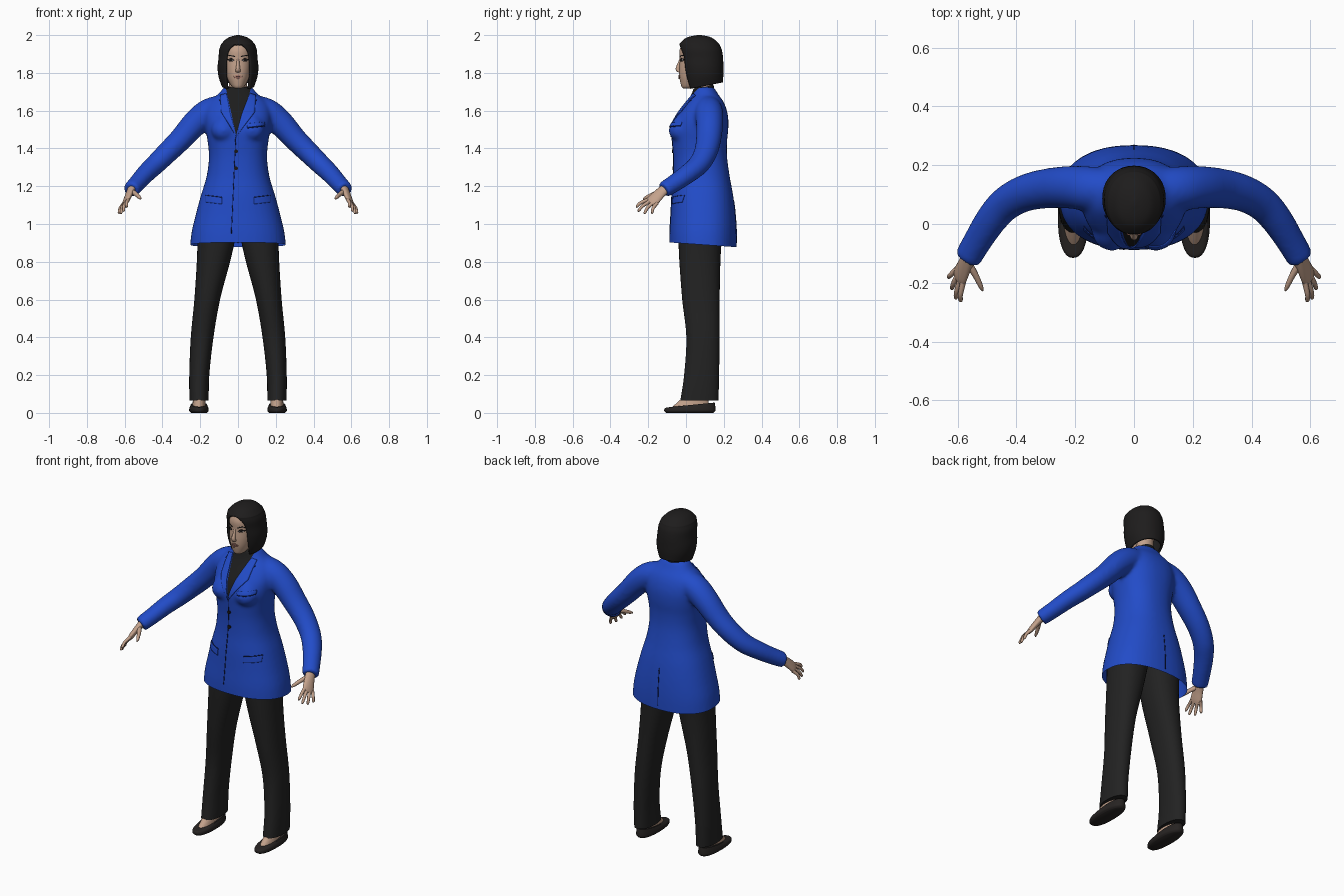
import bpy, bmesh, math
from mathutils import Vector
from mathutils.bvhtree import BVHTree

cube = bpy.data.objects.get("Cube")
if cube:
    bpy.data.objects.remove(cube, do_unlink=True)


def material(name, r, g, b):
    m = bpy.data.materials.new(name)
    m.use_nodes = True
    m.diffuse_color = (r, g, b, 1)
    node = next(n for n in m.node_tree.nodes if n.type == 'BSDF_PRINCIPLED')
    node.inputs["Base Color"].default_value = (r, g, b, 1)
    return m


BLUE = material("jacket blue", .016, .072, .58)
NAVY = material("seam navy", .005, .012, .09)
TROUSER = material("trouser black", .016, .016, .016)
SHIRT = material("shirt black", .012, .012, .012)
HAIR = material("hair black", .013, .012, .012)
SKIN = material("skin", .55, .36, .26)
LIPS = material("lips", .42, .2, .16)
EYE = material("eye black", .01, .008, .008)
WHITE = material("eye white", .6, .57, .55)
SHOE = material("shoe black", .02, .017, .016)


def spline(rows, k=5):
    """Catmull-Rom through rows of numbers."""
    out = []
    for i in range(len(rows) - 1):
        a, b, c, d = rows[max(i - 1, 0)], rows[i], rows[i + 1], rows[min(i + 2, len(rows) - 1)]
        for j in range(k):
            t = j / k
            out.append([q + .5 * t * (r - p + t * (2 * p - 5 * q + 4 * r - s + t * (3 * (q - r) + s - p)))
                        for p, q, r, s in zip(a, b, c, d)])
    return out + [list(rows[-1])]


def stack(rows, power=2, n=36):
    """Level rings: z, centre x, half width, front y, back y, front opening angle, tilt."""
    rings = []
    for z, cx, hw, yf, yb, gap, tilt in spline([tuple(r) + (0,) * (7 - len(r)) for r in rows]):
        gap, ring = max(gap, 0), []
        for i in range(n + 1):
            a = gap + (2 * math.pi - 2 * gap) * i / n
            s, c = (math.copysign(abs(f) ** (2 / power), f) for f in (math.sin(a), math.cos(a)))
            dy = -c * (yb - yf) / 2
            ring.append(Vector((cx + hw * s, (yf + yb) / 2 + dy, z + tilt * dy)))
        rings.append(ring)
    return rings


def tube(rows, ref, n=20):
    """Rings across a path: x, y, z, radius along ref, other radius."""
    pts, rings = spline(rows), []
    for i, p in enumerate(pts):
        t = (Vector(pts[min(i + 1, len(pts) - 1)][:3]) - Vector(pts[max(i - 1, 0)][:3])).normalized()
        u = (Vector(ref) - t * t.dot(Vector(ref))).normalized()
        v = t.cross(u)
        rings.append([Vector(p[:3]) + u * p[3] * math.cos(a) + v * p[4] * math.sin(a)
                      for a in (2 * math.pi * j / n for j in range(n + 1))])
    return rings


def flip(rings):
    return [[Vector((-v.x, v.y, v.z)) for v in ring] for ring in rings]


def both(parts):
    return parts + [flip(p) for p in parts]


def add_object(name, bm, mats, angle=50):
    me = bpy.data.meshes.new(name)
    bm.to_mesh(me)
    bm.free()
    for m in mats:
        me.materials.append(m)
    me.shade_smooth()
    me.set_sharp_from_angle(angle=math.radians(angle))
    ob = bpy.data.objects.new(name, me)
    bpy.context.scene.collection.objects.link(ob)
    return ob


def build(name, parts, mat, cap_start=True):
    bm = bmesh.new()
    for rings in parts:
        grid = [[bm.verts.new(v) for v in ring] for ring in rings]
        for a, b in zip(grid, grid[1:]):
            for i in range(len(a) - 1):
                bm.faces.new((a[i], a[i + 1], b[i + 1], b[i]))
        bm.faces.new(grid[-1][:-1])
        if cap_start:
            bm.faces.new(grid[0][:-1])
    bmesh.ops.remove_doubles(bm, verts=bm.verts, dist=.00001)
    bmesh.ops.recalc_face_normals(bm, faces=bm.faces)
    return add_object(name, bm, [mat])


def surface(ob):
    return BVHTree.FromPolygons([v.co for v in ob.data.vertices], [p.vertices for p in ob.data.polygons])


def project(bvh, x, z, side=-1):
    hit = bvh.ray_cast(Vector((x, side, z)), Vector((0, -side, 0)))[0]
    return hit or bvh.find_nearest(Vector((x, side * .05, z)))[0]


def along(line, t):
    f = t * (len(line) - 1)
    i = min(int(f), len(line) - 2)
    return Vector(line[i]).lerp(Vector(line[i + 1]), f - i)


def panel(name, a, b, mat, bvh, side=-1, thick=.003, n=18, m=6):
    """Thin plate between two (x, z) lines, laid on a surface."""
    bm = bmesh.new()
    grid = [[bm.verts.new(project(bvh, *along(a, i / n).lerp(along(b, i / n), j / m), side))
             for j in range(m + 1)] for i in range(n + 1)]
    for p, q in zip(grid, grid[1:]):
        for j in range(m):
            bm.faces.new((p[j], p[j + 1], q[j + 1], q[j]))
    bm.normal_update()
    if sum(f.normal.y * f.calc_area() for f in bm.faces) * side < 0:
        bmesh.ops.reverse_faces(bm, faces=bm.faces)
    ob = add_object(name, bm, [mat])
    mod = ob.modifiers.new("thickness", 'SOLIDIFY')
    mod.thickness, mod.offset = thick, 1
    return ob


def seam(name, p, q, bvh, side=-1, w=.002, mat=NAVY):
    d = (Vector(q) - Vector(p)).normalized() * w
    o = Vector((-d.y, d.x))
    panel(name, [Vector(p) + o, Vector(q) + o], [Vector(p) - o, Vector(q) - o], mat, bvh, side, .002, m=1)


# Jacket: torso, bust and sleeves fused into one skin
torso = stack([(.84, 0, .257, -.088, .268), (.95, 0, .247, -.088, .268), (1.05, 0, .224, -.082, .262),
               (1.15, 0, .197, -.077, .25), (1.25, 0, .167, -.068, .232), (1.35, 0, .154, -.067, .218),
               (1.43, 0, .16, -.073, .217), (1.5, 0, .172, -.077, .224), (1.56, 0, .178, -.058, .224),
               (1.61, 0, .172, -.025, .214), (1.65, 0, .15, .005, .197), (1.685, 0, .108, .028, .172),
               (1.725, 0, .074, .042, .148)], 2.3)
bust = stack([(1.43, .075, .02, -.04, .02), (1.46, .075, .055, -.08, .03), (1.5, .075, .066, -.091, .03),
              (1.54, .075, .055, -.072, .03), (1.58, .075, .02, -.04, .02)])
sleeve = tube([(.07, .115, 1.615, .07, .07), (.15, .12, 1.592, .076, .074), (.22, .125, 1.54, .073, .07),
               (.3, .12, 1.452, .068, .062), (.37, .105, 1.382, .063, .058), (.435, .07, 1.318, .059, .054),
               (.485, .015, 1.27, .055, .05), (.53, -.055, 1.22, .05, .046), (.567, -.118, 1.18, .047, .043)],
              (0, 1, .3), 28)
jacket = build("jacket", [torso] + both([bust, sleeve]), BLUE)
remesh = jacket.modifiers.new("fuse", 'REMESH')
remesh.mode, remesh.voxel_size = 'VOXEL', .01
blend = jacket.modifiers.new("blend", 'SMOOTH')
blend.factor, blend.iterations = .5, 10
fused = bpy.data.meshes.new_from_object(jacket.evaluated_get(bpy.context.evaluated_depsgraph_get()))
bpy.data.objects.remove(jacket, do_unlink=True)


# Open the hem and cut the neckline, whose inside is the shirt
def cut(bm, co, no, clear=False):
    bmesh.ops.bisect_plane(bm, geom=bm.verts[:] + bm.edges[:] + bm.faces[:], plane_co=co, plane_no=no,
                           clear_inner=clear)


bm = bmesh.new()
bm.from_mesh(fused)
cut(bm, (0, .09, .89), (0, .07, 1), True)
for dx in (-.05, .073):
    cut(bm, (-.01, 0, 1.468), (.232, 0, -dx))
for f in bm.faces:
    c = f.calc_center_median()
    t = (c.z - 1.468) / .232
    f.material_index = int(t > 0 and c.y < .1 and -.05 * t < c.x + .01 < .073 * t)
    f.smooth = True
jacket = add_object("jacket", bm, [BLUE, SHIRT])
coat = surface(jacket)

# Lapels, pockets, closure, vent and buttons
for s, edge, label in ((-1, .06, "right"), (1, .063, "left")):
    panel(label + "_lapel", [(-.01, 1.468), (-.01 + s * .03, 1.58), (s * edge, 1.69)],
          [(-.01, 1.462), (s * .088, 1.59), (s * .092, 1.68)], BLUE, coat, thick=.006)
    seam(label + "_lapel_notch", (s * .07, 1.645), (s * .1, 1.655), coat)
    panel(label + "_pocket_flap", [(s * .085, 1.14), (s * .17, 1.15)], [(s * .085, 1.105), (s * .17, 1.115)],
          BLUE, coat, thick=.004)
    seam(label + "_pocket_seam", (s * .085, 1.142), (s * .17, 1.152), coat)
panel("chest_pocket", [(.05, 1.53), (.14, 1.54)], [(.05, 1.51), (.14, 1.52)], BLUE, coat, thick=.004)
seam("chest_pocket_seam", (.05, 1.508), (.14, 1.518), coat)
seam("front_closure", (-.035, .95), (-.012, 1.46), coat)
seam("back_vent", (0, .9), (0, 1.12), coat, 1)
for i, z in enumerate((1.385, 1.295)):
    y = project(coat, -.01, z).y
    build(f"button_{i + 1}", [tube([(-.01, y + .004, z, .01, .01), (-.01, y - .006, z, .01, .01)], (1, 0, 0))], EYE)

# Shirt collar and neck
build("shirt_collar", [stack([(1.675, 0, .07, .03, .15, 0, .3), (1.705, 0, .062, .036, .148, 0, .35),
                              (1.722, 0, .054, .042, .143, 0, .35)])], SHIRT)
build("neck", [stack([(1.66, 0, .052, .045, .14), (1.73, 0, .047, .05, .135), (1.8, 0, .05, .045, .14)])], SKIN)

# Head
head = build("head", [stack([(1.717, 0, .016, -.012, .03), (1.726, 0, .031, -.023, .06), (1.75, 0, .047, -.03, .1),
                             (1.78, 0, .06, -.035, .13), (1.82, 0, .069, -.036, .15), (1.87, 0, .073, -.033, .16),
                             (1.92, 0, .072, -.034, .16), (1.96, 0, .056, -.015, .14), (1.98, 0, .03, .02, .1)],
                            2.15)], SKIN)
face = surface(head)
build("nose", [tube([(0, -.026, 1.878, .006, .006), (0, -.034, 1.85, .008, .01), (0, -.043, 1.82, .012, .012),
                     (0, -.036, 1.807, .014, .007)], (1, 0, 0))], SKIN)
panel("upper_lip", [(-.024, 1.781), (-.008, 1.789), (.008, 1.789), (.024, 1.781)],
      [(-.024, 1.78), (-.008, 1.781), (.008, 1.781), (.024, 1.78)], LIPS, face, thick=.005)
panel("lower_lip", [(-.022, 1.779), (0, 1.78), (.022, 1.779)],
      [(-.022, 1.778), (0, 1.768), (.022, 1.778)], LIPS, face, thick=.006)
for s, label in ((-1, "right"), (1, "left")):
    panel(label + "_eye_liner", [(s * .018, 1.866), (s * .034, 1.879), (s * .056, 1.872)],
          [(s * .018, 1.865), (s * .036, 1.859), (s * .056, 1.87)], EYE, face, thick=.002)
    panel(label + "_eye_white", [(s * .023, 1.867), (s * .035, 1.872), (s * .048, 1.869)],
          [(s * .023, 1.866), (s * .036, 1.862), (s * .048, 1.867)], WHITE, face, thick=.003)
    panel(label + "_iris", [(s * .03, 1.873), (s * .041, 1.873)], [(s * .03, 1.861), (s * .041, 1.861)],
          EYE, face, thick=.004)
    panel(label + "_eyebrow", [(s * .016, 1.888), (s * .042, 1.896), (s * .06, 1.888)],
          [(s * .016, 1.883), (s * .042, 1.891), (s * .06, 1.886)], HAIR, face, thick=.002)

# Bobbed hair, open around the face
hair = build("hair", [stack([(1.73, 0, .086, 0, .195, .74, .2), (1.78, 0, .103, -.015, .198, .66, .1),
                             (1.83, 0, .108, -.025, .198, .63), (1.88, 0, .103, -.03, .196, .62),
                             (1.92, 0, .1, -.036, .19, .5), (1.945, 0, .092, -.036, .18, .25),
                             (1.955, 0, .087, -.033, .174), (1.98, 0, .062, -.008, .147),
                             (1.993, 0, .035, .022, .118), (2, 0, .006, .06, .08)], 2.1, 48)], HAIR, False)
shell = hair.modifiers.new("thickness", 'SOLIDIFY')
shell.thickness, shell.offset = .012, -1

# Hands: palm, four fingers and thumb
spread = Vector((.4, .85, -.35)).normalized()
hand = [tube([(.556, -.098, 1.197, .027, .023), (.575, -.14, 1.16, .031, .018), (.591, -.175, 1.124, .035, .014),
              (.597, -.19, 1.108, .03, .009)], spread)]
tips = [(.59, -.265, 1.09), (.607, -.255, 1.068), (.621, -.222, 1.055), (.632, -.182, 1.056)]
for i, tip in enumerate(tips):
    root = Vector((.592, -.176, 1.12)) + spread * (i - 1.5) * .018
    mid = root.lerp(Vector(tip), .55) + Vector((.004, -.004, .005))
    hand.append(tube([(*root, .01, .01), (*mid, .0088, .0085), (*root.lerp(Vector(tip), .93), .007, .007),
                      (*tip, .002, .002)], spread, 10))
hand.append(tube([(.565, -.13, 1.175, .015, .013), (.54, -.172, 1.158, .012, .011), (.521, -.212, 1.14, .009, .008),
                  (.514, -.228, 1.132, .002, .002)], spread, 10))
build("hands", both(hand), SKIN)

# Trousers, feet and shoes
leg = stack([(.065, .206, .051, -.03, .172), (.2, .205, .053, -.01, .175), (.4, .19, .06, .002, .178),
             (.6, .163, .068, -.02, .178), (.8, .13, .088, -.035, .182), (.92, .115, .1, -.04, .19),
             (1, .11, .108, -.04, .2)], 2.2)
build("trousers", both([leg]), TROUSER)
foot = stack([(.025, .206, .036, -.078, .12), (.052, .206, .034, -.05, .12), (.1, .206, .032, .005, .11)])
build("feet", both([foot]), SKIN)
shoe = stack([(0, .206, .042, -.105, .145), (.01, .207, .051, -.115, .155), (.026, .207, .05, -.11, .156),
              (.043, .207, .043, -.08, .152, 0, .1)], 2.3)
build("shoes", both([shoe]), SHOE)
